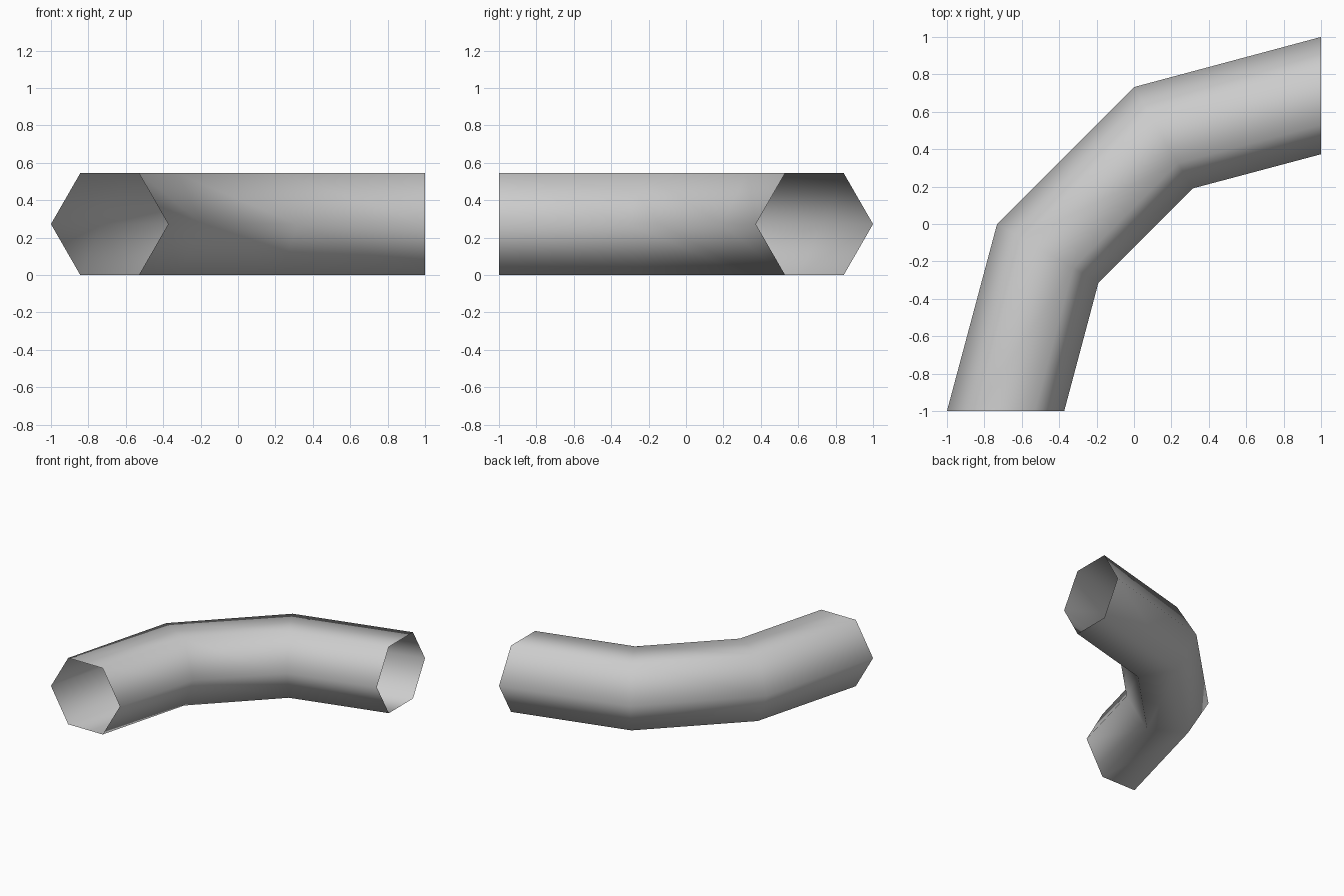
import bpy
import bmesh
import math
from mathutils import Vector

cube = bpy.data.objects.get("Cube")
if cube:
    bpy.data.objects.remove(cube, do_unlink=True)

# Plain grey surface
grey = bpy.data.materials.new("plain grey")
grey.use_nodes = True
colour = (0.6, 0.6, 0.6, 1)
grey.diffuse_color = colour
grey.node_tree.nodes["Principled BSDF"].inputs["Base Color"].default_value = colour

# Mitred joints of the bend: outer corner and inner corner seen from above
SIDES = 6
HEIGHT = 0.545
JOINTS = [
    ((-1, -1), (-0.373, -1)),
    ((-0.732, 0), (-0.19, -0.313)),
    ((0, 0.732), (0.313, 0.19)),
    ((1, 1), (1, 0.373)),
]


def hexagon_ring(bm, outer, inner):
    """Six-sided cross-section stretched across one mitre."""
    outer, inner = Vector(outer), Vector(inner)
    centre, reach = (outer + inner) / 2, (outer - inner) / 2
    ring = []
    for i in range(SIDES):
        angle = math.tau * i / SIDES
        x, y = centre + reach * math.cos(angle)
        z = HEIGHT / 2 * (1 + math.sin(angle) / math.sin(math.tau / SIDES))
        ring.append(bm.verts.new((x, y, z)))
    return ring


# Open-ended tube bridged from ring to ring
bm = bmesh.new()
rings = [hexagon_ring(bm, *joint) for joint in JOINTS]
for a, b in zip(rings, rings[1:]):
    for i in range(SIDES):
        j = (i + 1) % SIDES
        face = bm.faces.new((a[i], b[i], b[j], a[j]))
        face.smooth = True

# Point the surface outward
bm.normal_update()
for face in bm.faces:
    if face.calc_center_median().z > HEIGHT * 0.99 and face.normal.z < 0:
        bmesh.ops.reverse_faces(bm, faces=bm.faces[:])
        break

mesh = bpy.data.meshes.new("bent_pipe")
bm.to_mesh(mesh)
bm.free()
mesh.materials.append(grey)
pipe = bpy.data.objects.new("bent_pipe", mesh)
bpy.context.collection.objects.link(pipe)
